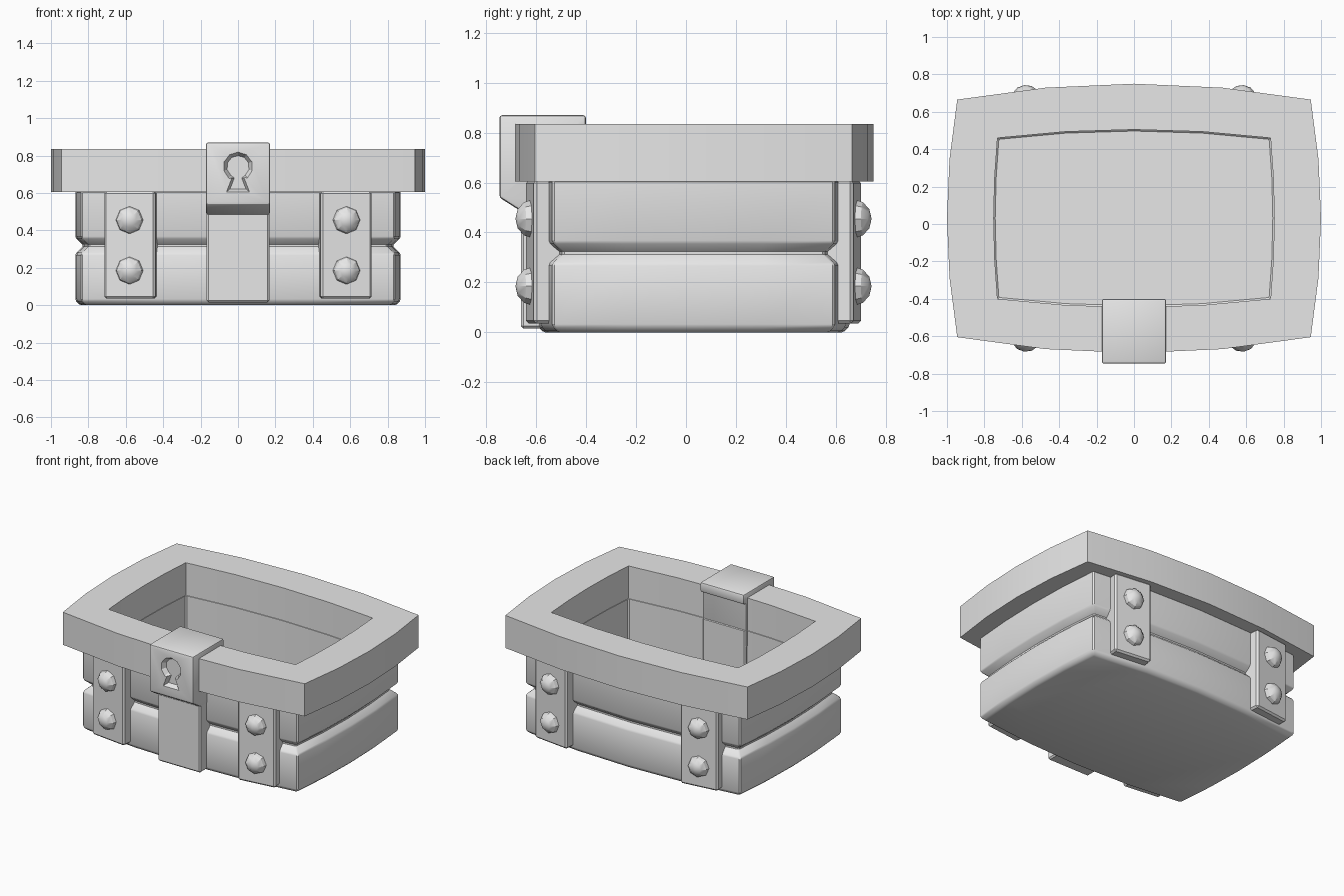
import bpy, bmesh, math
from mathutils import Matrix

old = bpy.data.objects.get("Cube")
if old:
    bpy.data.objects.remove(old)

grey = bpy.data.materials.new("plain_grey")
grey.use_nodes = True
grey.diffuse_color = (0.8, 0.8, 0.8, 1)
grey.node_tree.nodes["Principled BSDF"].inputs["Base Color"].default_value = (0.8, 0.8, 0.8, 1)

MID_Y = 0.03  # centre line of the chest body


def add_object(name, bm):
    bmesh.ops.recalc_face_normals(bm, faces=bm.faces)
    mesh = bpy.data.meshes.new(name)
    bm.to_mesh(mesh)
    bm.free()
    mesh.materials.append(grey)
    ob = bpy.data.objects.new(name, mesh)
    bpy.context.collection.objects.link(ob)
    return ob


def finish(ob, bevel=0, segments=2, cutter=None):
    """Bevel, cut, bake the modifiers, then smooth by angle."""
    if bevel:
        mod = ob.modifiers.new("bevel", 'BEVEL')
        mod.width, mod.segments = bevel, segments
        mod.limit_method, mod.angle_limit = 'ANGLE', math.radians(35)
    if cutter:
        mod = ob.modifiers.new("cut", 'BOOLEAN')
        mod.object, mod.solver = cutter, 'EXACT'
    bpy.context.view_layer.update()
    deps = bpy.context.evaluated_depsgraph_get()
    mesh = bpy.data.meshes.new_from_object(ob.evaluated_get(deps))
    ob.modifiers.clear()
    ob.data = mesh
    if cutter:
        bpy.data.objects.remove(cutter)
    bpy.ops.object.select_all(action='DESELECT')
    ob.select_set(True)
    bpy.context.view_layer.objects.active = ob
    bpy.ops.object.shade_smooth_by_angle(angle=math.radians(30))


def outline(cx, cy, bx, by, inset=0):
    """Bulging rectangle: corners at cx, cy; sides swell out to bx, by."""
    cx, cy, bx, by = (v - inset for v in (cx, cy, bx, by))
    steps = (-1, -0.5, 0, 0.5)
    swell = lambda c, b, t: b - (b - c) * t * t
    front = [(cx * t, -swell(cy, by, t)) for t in steps]
    side = [(swell(cx, bx, t), cy * t) for t in steps]
    half = front + side
    return half + [(-x, -y) for x, y in half]


def loft(rings, closed):
    """Skin a list of equal 3D loops; join the ends or cap them."""
    bm = bmesh.new()
    loops = [[bm.verts.new(p) for p in ring] for ring in rings]
    pairs = list(zip(loops, loops[1:]))
    if closed:
        pairs.append((loops[-1], loops[0]))
    else:
        bm.faces.new(loops[0])
        bm.faces.new(loops[-1])
    for a, b in pairs:
        for i in range(len(a)):
            j = (i + 1) % len(a)
            bm.faces.new((a[i], a[j], b[j], b[i]))
    return bm


def at_z(loop, z):
    return [(x, y + MID_Y, z) for x, y in loop]


def box(size):
    bm = bmesh.new()
    bmesh.ops.create_cube(bm, size=1)
    bmesh.ops.scale(bm, vec=size, verts=bm.verts)
    return bm


# Chest body: grooved outer wall, open inside
wall = (0.84, 0.565, 0.87, 0.625)
inner = outline(0.73, 0.43, 0.75, 0.475)
body_rings = [at_z(outline(*wall, inset), z) for inset, z in
              ((0.025, 0), (0, 0.025), (0, 0.275), (0.045, 0.318), (0, 0.36), (0, 0.61))]
body_rings += [at_z(inner, 0.61), at_z(inner, 0.06)]
finish(add_object("chest_body", loft(body_rings, False)), 0.008, 1)

# Thick rim around the opening
rim_outer = outline(0.945, 0.635, 1.0, 0.72)
rim = loft([at_z(rim_outer, 0.605), at_z(rim_outer, 0.835),
            at_z(inner, 0.835), at_z(inner, 0.605)], True)
# Bevel only the outside edges
edges = [e for e in rim.edges if all(abs(v.co.x) > 0.76 or abs(v.co.y - MID_Y) > 0.5 for v in e.verts)
         and len(e.link_faces) == 2 and e.calc_face_angle(0) > math.radians(35)]
bmesh.ops.bevel(rim, geom=edges, offset=0.02, segments=2, profile=0.5, affect='EDGES')
finish(add_object("chest_rim", rim))

# Side bands with two rivets each, on front and back
for sy, face in ((-1, "front"), (1, "back")):
    for sx, side in ((-1, "right"), (1, "left")):
        turn = Matrix.Rotation(math.radians(-7 * sx * sy), 4, 'Z')
        place = Matrix.Translation((0.58 * sx, MID_Y + 0.655 * sy, 0)) @ turn
        band = box((0.275, 0.15, 0.575))
        bmesh.ops.transform(band, matrix=place @ Matrix.Translation((0, -0.075 * sy, 0.3225)),
                            verts=band.verts)
        finish(add_object(f"{face}_{side}_band", band), 0.012, 1)
        for level, z in (("lower", 0.185), ("upper", 0.455)):
            rivet = bmesh.new()
            bmesh.ops.create_uvsphere(rivet, u_segments=8, v_segments=6, radius=1)
            shape = Matrix.Diagonal((0.077, 0.07, 0.077, 1)) @ Matrix.Rotation(math.pi / 2, 4, 'X')
            bmesh.ops.transform(rivet, matrix=place @ Matrix.Translation((0, -0.012 * sy, z)) @ shape,
                                verts=rivet.verts)
            finish(add_object(f"{face}_{side}_{level}_rivet", rivet))

# Centre strap running through the front wall
strap = box((0.335, 0.24, 0.6))
bmesh.ops.translate(strap, vec=(0, -0.54, 0.315), verts=strap.verts)
finish(add_object("centre_strap", strap), 0.01, 1)

# Lock plate hooked over the rim
lock_profile = [(-0.747, 0.54), (-0.747, 0.87), (-0.40, 0.87), (-0.40, 0.80),
                (-0.425, 0.80), (-0.425, 0.485), (-0.66, 0.485)]
lock = add_object("lock", loft([[(x, y, z) for y, z in lock_profile] for x in (-0.172, 0.172)], False))


# Keyhole: round top on a flared foot, with sloping walls
def keyhole(radius, neck, foot, bottom, y):
    arc = [math.radians(-50 + 280 * i / 8) for i in range(9)]
    loop = [(radius * math.cos(a), y, 0.74 + radius * math.sin(a)) for a in arc]
    return loop + [(-neck, y, 0.68), (-foot, y, bottom), (foot, y, bottom), (neck, y, 0.68)]


cutter = add_object("keyhole_cutter", loft([keyhole(0.083, 0.036, 0.066, 0.602, -0.755),
                                            keyhole(0.06, 0.02, 0.042, 0.622, -0.715)], False))
cutter.hide_render = True
finish(lock, 0.018, 2, cutter)
